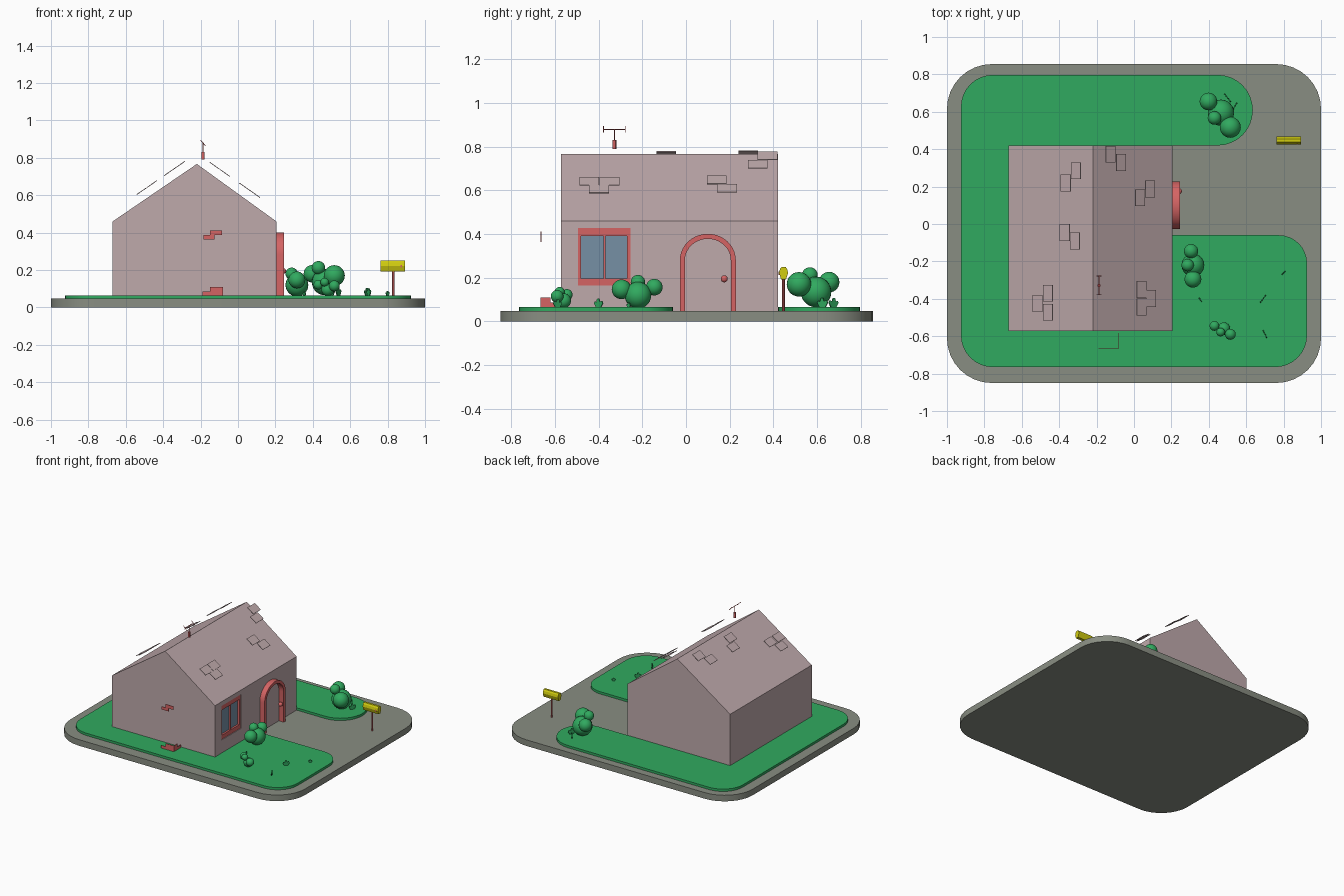
import bpy, bmesh, math
from mathutils import Vector, Matrix

if "Cube" in bpy.data.objects:
    bpy.data.objects.remove(bpy.data.objects["Cube"])


def material(name, rgb):
    m = bpy.data.materials.new(name)
    m.diffuse_color = (*rgb, 1)
    m.use_nodes = True
    m.node_tree.nodes["Principled BSDF"].inputs["Base Color"].default_value = m.diffuse_color
    return m


STONE = material("stone_grey", (0.25, 0.27, 0.225))
GREEN = material("garden_green", (0.03, 0.40, 0.115))
MAUVE = material("wall_mauve", (0.52, 0.40, 0.41))
RED = material("brick_red", (0.66, 0.127, 0.127))
YELLOW = material("mailbox_yellow", (0.64, 0.61, 0.005))
GLASS = material("window_blue", (0.18, 0.28, 0.376))


def finish(name, bm, mat, smooth=False):
    bmesh.ops.recalc_face_normals(bm, faces=bm.faces)
    me = bpy.data.meshes.new(name)
    bm.to_mesh(me)
    bm.free()
    me.materials.append(mat)
    ob = bpy.data.objects.new(name, me)
    bpy.context.collection.objects.link(ob)
    if smooth:
        bpy.ops.object.select_all(action='DESELECT')
        ob.select_set(True)
        bpy.context.view_layer.objects.active = ob
        bpy.ops.object.shade_smooth_by_angle()
    return ob


def add_box(bm, lo, hi):
    lo, hi = Vector(lo), Vector(hi)
    mat = Matrix.Translation((lo + hi) / 2) @ Matrix.Diagonal((*(hi - lo), 1))
    bmesh.ops.create_cube(bm, size=1, matrix=mat)


def boxes(name, mat, *pairs):
    bm = bmesh.new()
    for lo, hi in pairs:
        add_box(bm, lo, hi)
    return finish(name, bm, mat)


def prism(name, mat, points, offset, smooth=False):
    """Extrude a closed 3D outline by an offset."""
    bm = bmesh.new()
    face = bm.faces.new([bm.verts.new(p) for p in points])
    res = bmesh.ops.extrude_face_region(bm, geom=[face], use_keep_orig=True)
    verts = [g for g in res["geom"] if isinstance(g, bmesh.types.BMVert)]
    bmesh.ops.translate(bm, verts=verts, vec=offset)
    return finish(name, bm, mat, smooth)


def rounded(corners, steps=8):
    """Round each (x, y, radius) corner of a right-angled outline."""
    out = []
    for i, (x, y, r) in enumerate(corners):
        p = Vector((x, y))
        if r == 0:
            out.append(p)
            continue
        a = (Vector(corners[i - 1][:2]) - p).normalized()
        b = (Vector(corners[(i + 1) % len(corners)][:2]) - p).normalized()
        c = p + (a + b) * r
        for k in range(steps + 1):
            t = math.pi / 2 * k / steps
            out.append(c - b * r * math.cos(t) - a * r * math.sin(t))
    return out


def rod(name, mat, p, q, r, sides=12):
    p, q = Vector(p), Vector(q)
    bm = bmesh.new()
    rot = (q - p).to_track_quat('Z', 'Y').to_matrix().to_4x4()
    bmesh.ops.create_cone(bm, cap_ends=True, segments=sides, radius1=r, radius2=r,
                          depth=(q - p).length, matrix=Matrix.Translation((p + q) / 2) @ rot)
    return finish(name, bm, mat, True)


def spheres(name, mat, balls):
    bm = bmesh.new()
    for x, y, z, r in balls:
        bmesh.ops.create_uvsphere(bm, u_segments=24, v_segments=14, radius=r,
                                  matrix=Matrix.Translation((x, y, z)))
    return finish(name, bm, mat, True)


# Ground slab and raised lawn wrapping round the house
slab = rounded([(-1, -.85, .24), (1, -.85, .24), (1, .855, .24), (-1, .855, .24)])
prism("ground_slab", STONE, [(p.x, p.y, 0) for p in slab], (0, 0, .047), True)
lawn = rounded([(-.925, -.765, .17), (.925, -.765, .17), (.925, -.06, .15), (.15, -.06, 0),
                (.15, .42, 0), (.635, .42, .187), (.635, .797, .187), (-.925, .797, .17)])
prism("lawn", GREEN, [(p.x, p.y, .045) for p in lawn], (0, 0, .02), True)

# House body with gabled top
gable = [(-.67, .045), (.205, .045), (.205, .46), (-.22, .767), (-.67, .46)]
house = prism("house_body", MAUVE, [(x, -.573, z) for x, z in gable], (0, .993, 0))

# Window recess
cutter = boxes("window_cutter", MAUVE, ((.175, -.495, .165), (.3, -.255, .427)))
mod = house.modifiers.new("window_recess", 'BOOLEAN')
mod.object, mod.operation, mod.solver = cutter, 'DIFFERENCE', 'EXACT'
bpy.context.view_layer.objects.active = house
bpy.ops.object.modifier_apply(modifier=mod.name)
bpy.data.objects.remove(cutter)

# Window frame and panes
boxes("window_frame", RED,
      ((.17, -.495, .165), (.2, -.255, .197)), ((.17, -.495, .39), (.2, -.255, .427)),
      ((.17, -.495, .197), (.2, -.48, .39)), ((.17, -.27, .197), (.2, -.255, .39)),
      ((.17, -.377, .197), (.2, -.369, .39)))
boxes("window_glass", GLASS, ((.17, -.48, .197), (.186, -.377, .39)),
      ((.17, -.369, .197), (.186, -.27, .39)))


# Door arch, with the wall showing inside, and door knob
def arch(half, height, flip=False):
    pts = [(.1 + half, .045)]
    pts += [(.1 + half * math.cos(math.pi * k / 20), .28 + height * math.sin(math.pi * k / 20))
            for k in range(21)]
    pts.append((.1 - half, .045))
    return pts[::-1] if flip else pts


outline = arch(.128, .121) + arch(.105, .098, True)
prism("door_arch", RED, [(.2, y, z) for y, z in outline], (.046, 0, 0), True)
spheres("door_knob", RED, [(.24, .175, .195, .016)])

# Roof tiles hovering in small groups, centred on (x, y)
left = [(-.365, .22), (-.31, .285), (-.37, -.045), (-.315, -.09),
        (-.515, -.425), (-.46, -.37), (-.46, -.472)]
right = [(-.125, .373), (-.07, .328), (.032, .14), (.086, .188),
         (.04, -.35), (.04, -.443), (.092, -.398)]
for side, spots, slope, base in (("left", left, .69, .977), ("right", right, -.7, .67)):
    bm = bmesh.new()
    for x, y in spots:
        m = (Matrix.Translation((x, y, base + slope * x))
             @ Matrix.Rotation(-math.atan(slope), 4, 'Y') @ Matrix.Diagonal((.063, .09, .004, 1)))
        bmesh.ops.create_cube(bm, size=1, matrix=m)
    finish("roof_tiles_" + side, bm, MAUVE)

# Loose bricks at the front wall
boxes("upper_bricks", RED, ((-.185, -.666, .363), (-.125, -.662, .386)),
      ((-.15, -.666, .386), (-.085, -.662, .412)))
boxes("lower_bricks", RED, ((-.19, -.666, .06), (-.08, -.662, .086)),
      ((-.15, -.666, .086), (-.08, -.662, .11)),
      ((-.084, -.666, .06), (-.08, -.582, .086)), ((-.084, -.666, .086), (-.08, -.62, .11)))

# Roof aerial
rod("aerial_base", RED, (-.187, -.328, .79), (-.187, -.328, .83), .009)
rod("aerial_mast", RED, (-.187, -.328, .83), (-.187, -.328, .879), .002, 8)
rod("aerial_bar", RED, (-.187, -.378, .879), (-.187, -.278, .879), .002, 8)
for name, y in (("front", -.378), ("back", -.278)):
    rod("aerial_tip_" + name, RED, (-.2, y, .893), (-.174, y, .865), .002, 8)

# Mailbox on a post
profile = [(.435, .193), (.458, .193), (.467, .222), (.463, .24), (.455, .25),
           (.438, .25), (.43, .24), (.426, .222)]
prism("mailbox", YELLOW, [(.763, y, z) for y, z in profile], (.13, 0, 0))
rod("mailbox_post", RED, (.83, .446, .04), (.83, .446, .195), .006)
boxes("mailbox_flag", RED, ((.868, .424, .213), (.878, .43, .228)))

# Bushes made of ball clusters
spheres("house_bush", GREEN, [(.315, -.22, .12, .061), (.315, -.295, .147, .045),
                              (.287, -.22, .18, .033), (.305, -.145, .157, .038)])
spheres("back_bush", GREEN, [(.465, .595, .135, .07), (.398, .655, .18, .047),
                             (.43, .567, .212, .036), (.515, .517, .17, .056)])
spheres("small_bush", GREEN, [(.48, -.56, .095, .034), (.43, -.545, .122, .026),
                              (.463, -.578, .135, .023), (.515, -.59, .115, .029)])

# Flat leafy tufts: x, y, turn, width, height
tufts = [(.69, -.4, 53, .05, .042), (.70, -.588, -63, .045, .04), (.8, -.262, 45, .026, .025),
         (.355, -.405, -55, .025, .022), (.537, .625, 60, .055, .045), (.5, .675, -53, .055, .045)]
shape = [(-.25, 0), (-.5, .5), (-.4, .68), (-.22, .6), (-.15, .95), (.05, 1), (.15, .65),
         (.4, .75), (.5, .5), (.25, 0)]
for i, (x, y, turn, w, h) in enumerate(tufts):
    d = Vector((math.cos(math.radians(turn)), math.sin(math.radians(turn)), 0))
    n = Vector((-d.y, d.x, 0)) * .006
    prism(f"tuft_{i + 1}", GREEN,
          [Vector((x, y, .063 + v * h)) + d * u * w - n / 2 for u, v in shape], n)
